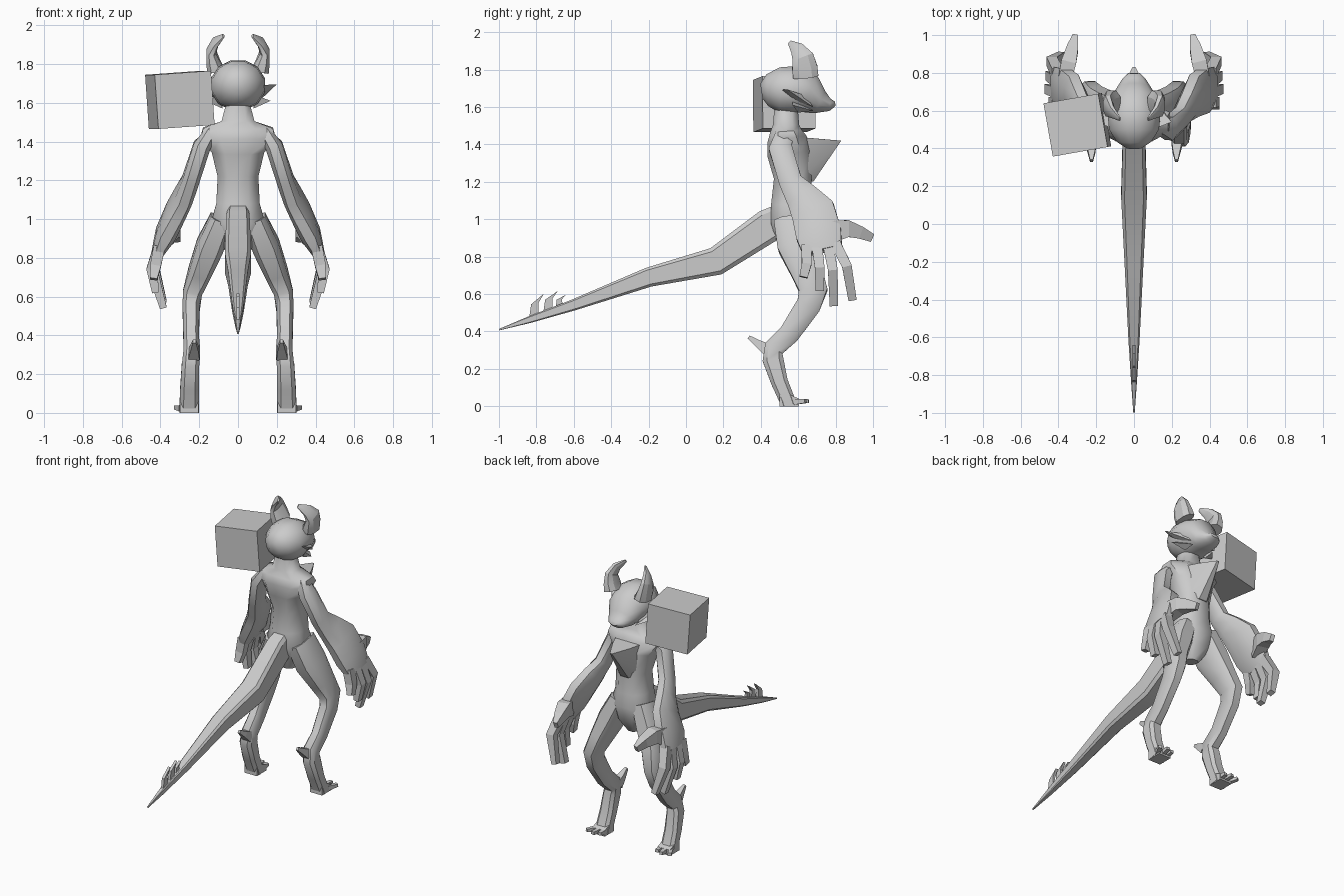
import bpy, bmesh, math
from mathutils import Vector, Euler

grey = bpy.data.materials.new("plain_grey")
grey.diffuse_color = (0.6, 0.6, 0.6, 1)


def finish(name, bm, mirror=False, angle=38):
    bmesh.ops.recalc_face_normals(bm, faces=bm.faces)
    me = bpy.data.meshes.new(name)
    bm.to_mesh(me)
    bm.free()
    me.materials.append(grey)
    ob = bpy.data.objects.new(name, me)
    bpy.context.collection.objects.link(ob)
    bpy.ops.object.select_all(action='DESELECT')
    ob.select_set(True)
    bpy.context.view_layer.objects.active = ob
    if angle:
        bpy.ops.object.shade_smooth_by_angle(angle=math.radians(angle))
    if mirror:
        ob.modifiers.new("mirror", 'MIRROR').use_mirror_merge = False
    return ob


def loft(name, secs, n=8, mirror=False, angle=38, power=1.0):
    """Rings of n points along a path; section = x, y, z, half width, half depth.
    A power below 1 makes the rings boxier."""
    bm = bmesh.new()
    pts = [Vector(s[:3]) for s in secs]
    k = 1 / math.cos(math.pi / n)
    shape = lambda c: math.copysign(abs(c * k) ** power, c)
    rings = []
    for i, s in enumerate(secs):
        t = (pts[min(i + 1, len(pts) - 1)] - pts[max(i - 1, 0)]).normalized()
        u = Vector((1, 0, 0))
        u = (u - t * u.dot(t)).normalized()
        v = t.cross(u)
        ring = []
        for j in range(n):
            a = 2 * math.pi * (j + 0.5) / n
            p = pts[i] + u * (s[3] * shape(math.cos(a))) + v * (s[4] * shape(math.sin(a)))
            p.z = max(p.z, 0)
            ring.append(bm.verts.new(p))
        rings.append(ring)
    for r, q in zip(rings, rings[1:]):
        for j in range(n):
            bm.faces.new((r[j], r[(j + 1) % n], q[(j + 1) % n], q[j]))
    bm.faces.new(rings[0])
    bm.faces.new(rings[-1])
    return finish(name, bm, mirror, angle)


def hull(name, pts, mirror=False):
    bm = bmesh.new()
    vs = [bm.verts.new(p) for p in pts]
    bmesh.ops.convex_hull(bm, input=vs)
    return finish(name, bm, mirror, 20)


# torso and neck
loft("torso", [(0, .56, .80, .04, .05), (0, .575, .89, .10, .095), (0, .57, .98, .14, .115),
               (0, .565, 1.08, .112, .11), (0, .57, 1.22, .105, .10), (0, .555, 1.35, .135, .12),
               (0, .54, 1.43, .19, .105), (0, .535, 1.47, .18, .085), (0, .535, 1.505, .085, .07),
               (0, .535, 1.60, .06, .062)], angle=48, power=.8)

# pointed chest tuft
hull("chest_tuft", [(s * x, y, z) for s in (1, -1) for x, y, z in
                    ((.11, .60, 1.44), (.07, .71, 1.43), (.008, .83, 1.42), (.085, .62, 1.22),
                     (.03, .68, 1.20))])

# head with snout, cheeks and ears
loft("head", [(0, .403, 1.685, .04, .04), (0, .435, 1.69, .09, .085), (0, .50, 1.69, .132, .122),
              (0, .58, 1.69, .14, .13), (0, .655, 1.672, .125, .108), (0, .715, 1.625, .09, .066),
              (0, .77, 1.612, .06, .033), (0, .798, 1.618, .03, .012)], 12, angle=45)
hull("upper_cheek", [(.10, .50, 1.69), (.12, .57, 1.64), (.10, .68, 1.60), (.11, .64, 1.66),
                     (.20, .54, 1.695)], True)
hull("lower_cheek", [(.09, .57, 1.64), (.08, .68, 1.58), (.08, .60, 1.57), (.168, .57, 1.61)], True)
loft("ear", [(.115, .64, 1.765, .045, .068), (.128, .635, 1.81, .036, .068),
             (.138, .625, 1.865, .025, .058), (.118, .595, 1.91, .018, .038),
             (.075, .555, 1.945, .006, .012)], 8, True, 25, .8)

# arms and hands
loft("arm", [(.135, .525, 1.445, .035, .05), (.185, .505, 1.38, .045, .062), (.245, .56, 1.2, .044, .062),
             (.28, .62, 1.12, .048, .087), (.32, .68, 1.04, .052, .117), (.375, .71, .92, .052, .122),
             (.415, .73, .83, .03, .105)], 8, True, 38, .75)
fingers = [((.645, .86), (.425, .645, .76), (.435, .628, .69)),
           ((.70, .86), (.445, .715, .74), (.425, .715, .62)),
           ((.76, .86), (.44, .785, .73), (.385, .79, .54)),
           ((.80, .87), (.435, .86, .75), (.385, .89, .57))]
for i, (root, mid, tip) in enumerate(fingers):
    loft(f"finger_{i + 1}", [(.405, *root, .03, .028), (*mid, .028, .026), (*tip, .018, .022)],
         4, True, 0)
loft("thumb", [(.37, .76, .93, .035, .06), (.345, .86, .95, .04, .045), (.325, .93, .93, .03, .033),
               (.31, .995, .90, .014, .022)], 4, True, 0)

# legs
loft("leg", [(.085, .57, 1.0, .06, .10), (.145, .595, .86, .07, .105), (.20, .645, .72, .058, .083),
             (.235, .68, .62, .05, .076), (.242, .655, .54, .044, .066), (.242, .55, .385, .04, .056),
             (.238, .47, .31, .043, .054), (.245, .465, .25, .045, .056), (.25, .50, .13, .048, .045),
             (.252, .54, .035, .05, .042), (.252, .55, 0, .05, .045)], 8, True, 38, .6)
loft("hock_spur", [(.228, .44, .30, .03, .035), (.225, .385, .335, .02, .02),
                   (.225, .335, .37, .008, .01)], 4, True, 0)
hull("foot", [(x, y, z) for x in (.205, .30) for y, z in
              ((.50, 0), (.50, .07), (.56, .06), (.605, .04), (.605, 0))], True)
for i, (x, dx, y) in enumerate(((.222, .0, .64), (.255, .01, .655), (.29, .03, .64))):
    loft(f"toe_{i + 1}", [(x, .58, .024, .015, .016), (x + dx, y, .028, .012, .01)], 4, True, 0)

# tail with a flat top and sides
loft("tail", [(0, .54, 1.01, .05, .085), (0, .44, .965, .06, .09), (0, .16, .775, .068, .076),
              (0, -.2, .69, .05, .052), (0, -.6, .542, .03, .03), (0, -.84, .462, .015, .018),
              (0, -.998, .41, .004, .004)], 8, angle=30, power=.35)
for i, (y, s) in enumerate(((-.84, 1), (-.765, 1), (-.70, .75))):
    z = .46 + (y + .84) * .33
    bm = bmesh.new()
    outline = ((0, 0), (.012, .085), (.08, .142 - .01 * i), (.05, .09), (.055, 0))
    f = bm.faces.new([bm.verts.new((-.009, y + a * s, z + b * s)) for a, b in outline])
    ext = bmesh.ops.extrude_face_region(bm, geom=[f], use_keep_orig=True)
    for v in ext["geom"]:
        if isinstance(v, bmesh.types.BMVert):
            v.co.x = .009
    finish(f"tail_spine_{i + 1}", bm, angle=0)

# tilted box floating beside the head
bm = bmesh.new()
bmesh.ops.create_cube(bm, size=1)
box = finish("side_box", bm, angle=0)
box.scale = (.295, .286, .28)
box.rotation_euler = Euler((0, math.radians(-4), math.radians(10)))
box.location = (-.300, .525, 1.615)
